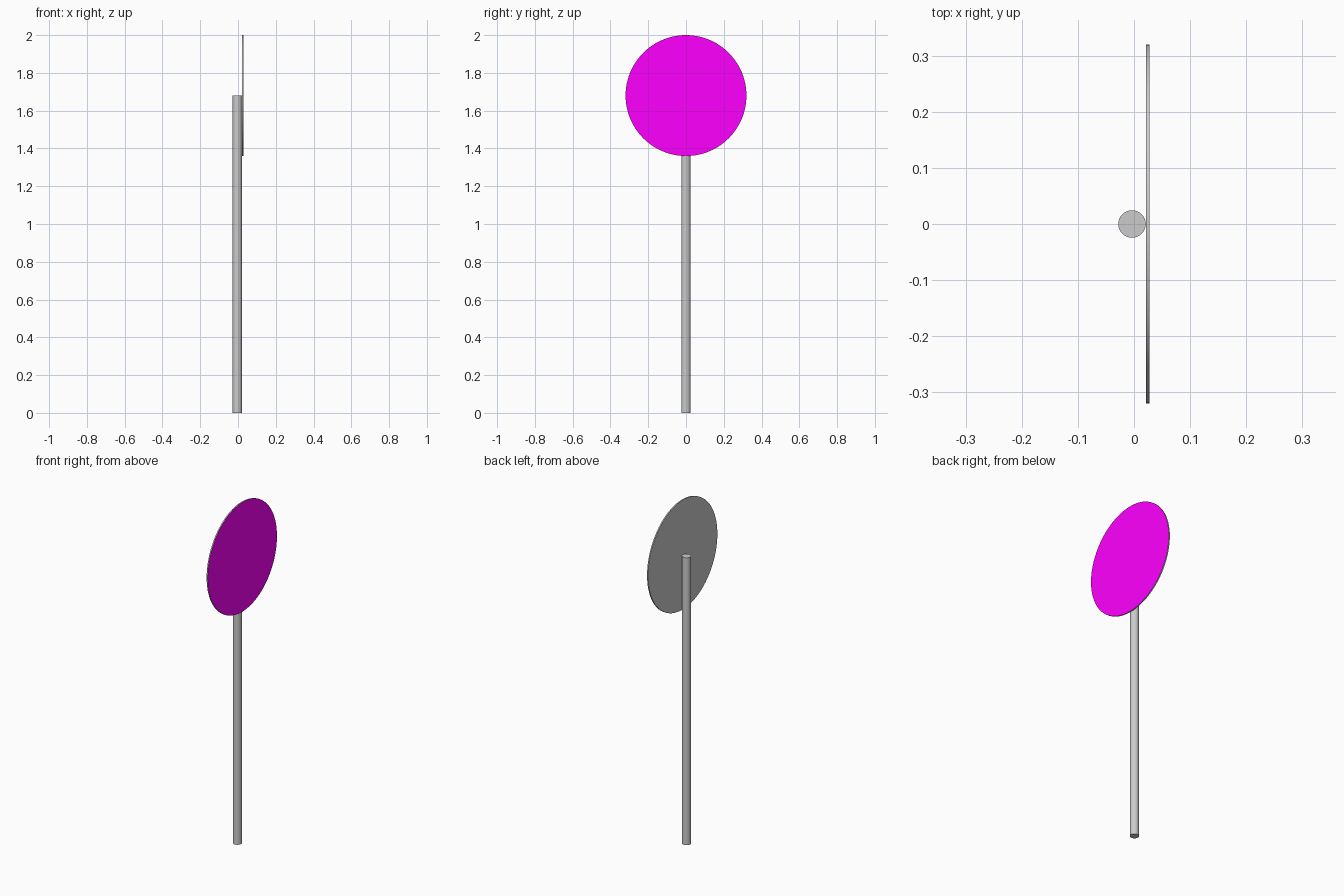
import bpy
import math

if "Cube" in bpy.data.objects:
    bpy.data.objects.remove(bpy.data.objects["Cube"])

POLE_R, POLE_X = 0.0245, -0.0035
DISC_R, DISC_Z = 0.32, 1.68
DISC_BACK, DISC_FRONT = 0.021, 0.028


def cylinder(name, radius, depth, location, sides, rotation=(0, 0, 0)):
    bpy.ops.mesh.primitive_cylinder_add(vertices=sides, radius=radius, depth=depth,
                                        location=location, rotation=rotation)
    obj = bpy.context.object
    obj.name = name
    bpy.ops.object.transform_apply(location=False, rotation=True, scale=True)
    bpy.ops.object.shade_smooth_by_angle(angle=math.radians(30))
    return obj


# Upright pole, ending at the middle of the disc
cylinder("pole", POLE_R, DISC_Z, (POLE_X, 0, DISC_Z / 2), 32)

# Thin round sign plate facing +x
plate = cylinder("sign_plate", DISC_R, DISC_FRONT - DISC_BACK,
                 ((DISC_BACK + DISC_FRONT) / 2, 0, DISC_Z), 96,
                 (0, math.pi / 2, 0))

# Grey rim and back, magenta front face
grey = bpy.data.materials.new("bare_metal")
grey.diffuse_color = (0.8, 0.8, 0.8, 1)
grey.use_nodes = True
grey.node_tree.nodes["Principled BSDF"].inputs["Base Color"].default_value = grey.diffuse_color
magenta = bpy.data.materials.new("magenta_face")
magenta.diffuse_color = (1, 0, 1, 1)
magenta.use_nodes = True
magenta.node_tree.nodes["Principled BSDF"].inputs["Base Color"].default_value = magenta.diffuse_color
plate.data.materials.append(grey)
plate.data.materials.append(magenta)
for face in plate.data.polygons:
    face.material_index = 1 if face.normal.x > 0.9 else 0
